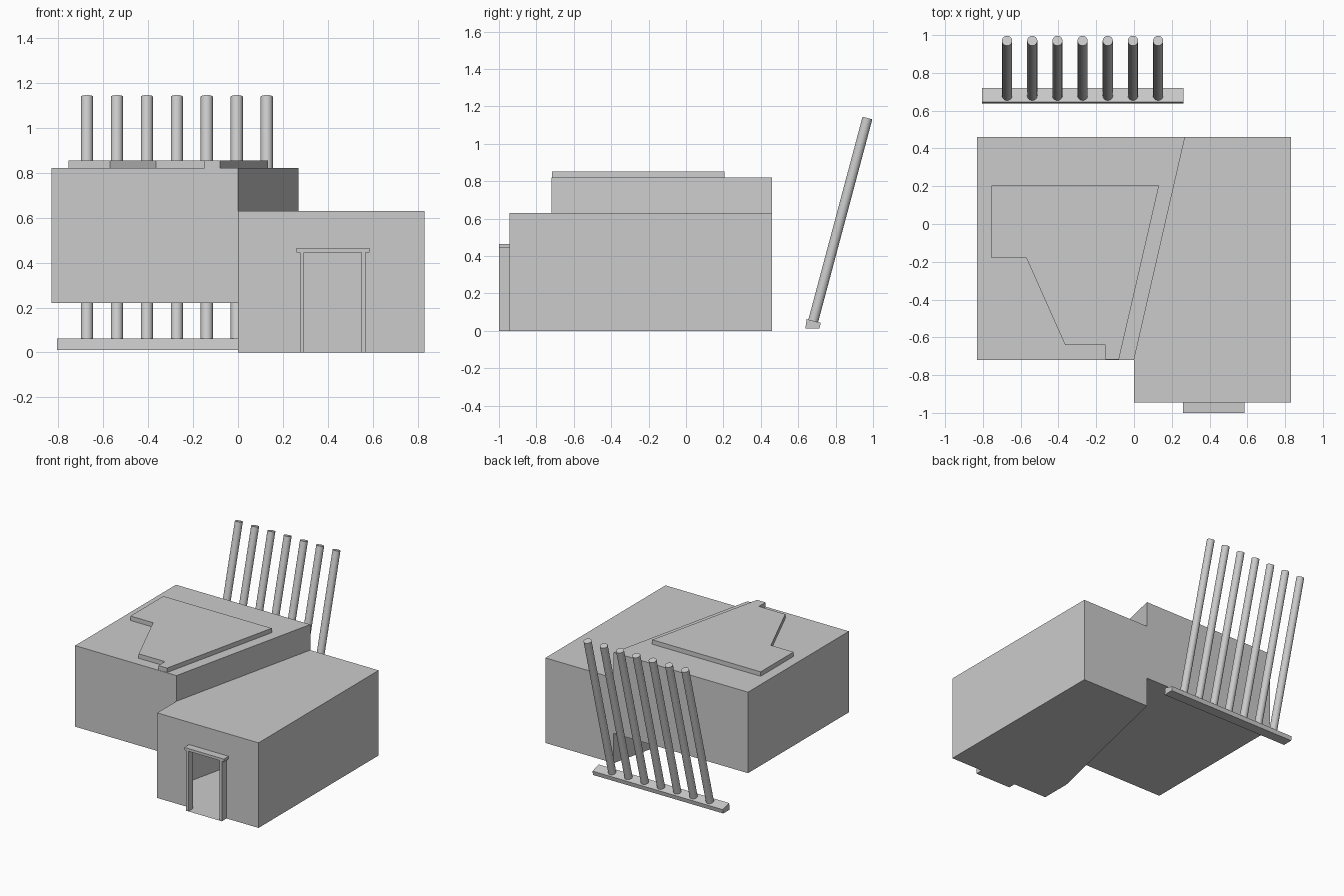
import bpy, bmesh
from mathutils import Vector

if "Cube" in bpy.data.objects:
    bpy.data.objects.remove(bpy.data.objects["Cube"])


def finish(name, bm):
    bmesh.ops.recalc_face_normals(bm, faces=bm.faces)
    mesh = bpy.data.meshes.new(name)
    bm.to_mesh(mesh)
    bm.free()
    ob = bpy.data.objects.new(name, mesh)
    bpy.context.collection.objects.link(ob)
    return ob


def prism(name, outline, vec):
    """Closed solid from a planar outline swept along vec."""
    bm = bmesh.new()
    face = bm.faces.new([bm.verts.new(p) for p in outline])
    bm.faces.ensure_lookup_table()
    bottom = list(face.verts)
    top = [bm.verts.new(v.co + Vector(vec)) for v in bottom]
    bm.faces.new(top)
    n = len(bottom)
    for i in range(n):
        j = (i + 1) % n
        bm.faces.new((bottom[i], bottom[j], top[j], top[i]))
    return finish(name, bm)


def slab(name, points, z0, z1):
    return prism(name, [(x, y, z0) for x, y in points], (0, 0, z1 - z0))


def box(name, x0, x1, y0, y1, z0, z1):
    return slab(name, [(x0, y0), (x1, y0), (x1, y1), (x0, y1)], z0, z1)


FRONT, BACK, PORCH = -0.945, 0.46, -1.0
H = 0.63
DX0, DX1, DH = 0.293, 0.55, 0.445

# raised wing with a slanted side
slab("upper_wing", [(-0.83, -0.72), (0, -0.72), (0.27, BACK), (-0.83, BACK)], 0.22, 0.82)

# hollow ground wing with an open doorway in its front wall
bm = bmesh.new()


def add_face(points):
    bm.faces.new([bm.verts.new(p) for p in points])


plan = [(0.83, FRONT), (0.83, BACK), (0.27, BACK), (0, -0.72), (0, FRONT)]
for (ax, ay), (bx, by) in zip(plan, plan[1:]):
    add_face([(ax, ay, 0), (bx, by, 0), (bx, by, H), (ax, ay, H)])
add_face([(x, y, H) for x, y in plan])
add_face([(x, y, 0) for x, y in plan + [(DX0, FRONT), (DX0, PORCH), (DX1, PORCH), (DX1, FRONT)]])
add_face([(0, FRONT, 0), (DX0, FRONT, 0), (DX0, FRONT, DH), (DX1, FRONT, DH),
          (DX1, FRONT, 0), (0.83, FRONT, 0), (0.83, FRONT, H), (0, FRONT, H)])
bmesh.ops.remove_doubles(bm, verts=bm.verts, dist=0.0001)
finish("ground_wing", bm)

# door frame
box("door_jamb_left", DX0 - 0.018, DX0, PORCH, FRONT, 0, DH)
box("door_jamb_right", DX1, DX1 + 0.018, PORCH, FRONT, 0, DH)
box("door_lintel", 0.26, 0.585, PORCH, FRONT, DH, 0.465)

# raised roof panel
slab("roof_panel", [(-0.755, 0.205), (0.133, 0.205), (-0.08, -0.717), (-0.15, -0.717),
                    (-0.15, -0.64), (-0.365, -0.64), (-0.57, -0.18), (-0.755, -0.18)], 0.82, 0.853)

# base beam behind the building, its top square to the leaning poles
prism("pole_base", [(-0.805, 0.638, 0.012), (-0.805, 0.714, 0.012),
                    (-0.805, 0.72, 0.043), (-0.805, 0.645, 0.063)], (1.067, 0, 0))

# row of leaning poles
start, end = Vector((0, 0.678, 0.045)), Vector((0, 0.97, 1.138))
axis = end - start
for i in range(7):
    bpy.ops.mesh.primitive_cylinder_add(
        vertices=24, radius=0.027, depth=axis.length,
        location=(start + end) / 2 + Vector((-0.672 + 0.1333 * i, 0, 0)),
        rotation=axis.to_track_quat('Z', 'Y').to_euler())
    bpy.context.object.name = f"leaning_pole_{i + 1}"
    bpy.ops.object.shade_smooth_by_angle()
